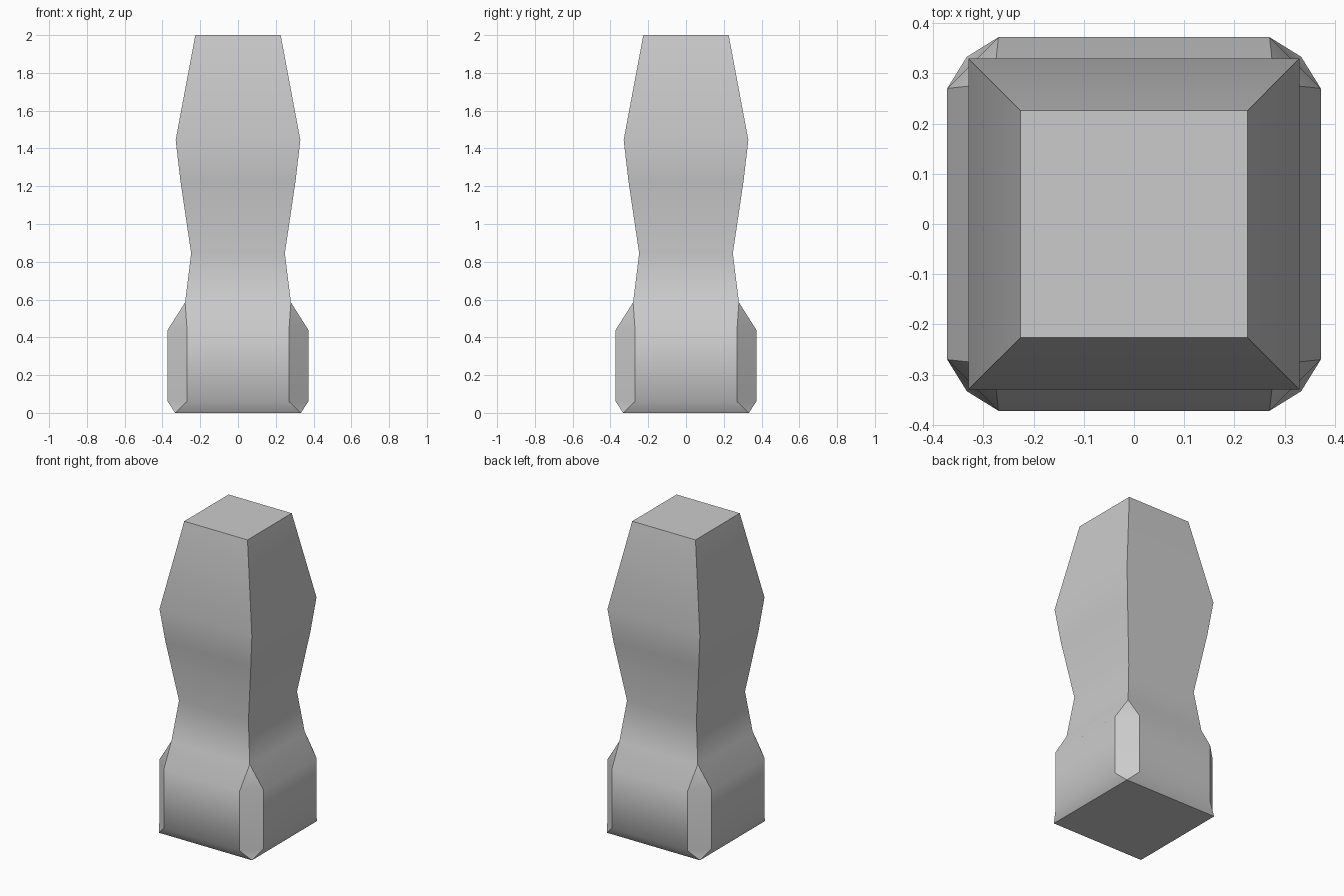
import bpy, bmesh, math

if "Cube" in bpy.data.objects:
    bpy.data.objects.remove(bpy.data.objects["Cube"])

# Height, half width, half length of flat side (equal values = square corner)
SECTIONS = [
    (0.00, 0.333, 0.333),
    (0.06, 0.372, 0.27),
    (0.44, 0.372, 0.27),
    (0.585, 0.28, 0.28),
    (0.845, 0.248, 0.248),
    (1.23, 0.305, 0.305),
    (1.445, 0.33, 0.33),
    (2.00, 0.226, 0.226),
]


def ring(bm, z, w, c):
    """Square section with optionally cut corners, counter-clockwise."""
    points = []
    for k in range(4):
        co, si = round(math.cos(k * math.pi / 2)), round(math.sin(k * math.pi / 2))
        for x, y in ((w, -c), (w, c)):
            points.append(bm.verts.new((co * x - si * y, si * x + co * y, z)))
    return points


# Post body: loft the sections, then merge the doubled square corners
bm = bmesh.new()
rings = [ring(bm, *s) for s in SECTIONS]
for low, high in zip(rings, rings[1:]):
    for i in range(8):
        j = (i + 1) % 8
        bm.faces.new((low[i], low[j], high[j], high[i]))
bm.faces.new(rings[0][::-1])
bm.faces.new(rings[-1])
bmesh.ops.remove_doubles(bm, verts=bm.verts, dist=0.0005)
bmesh.ops.recalc_face_normals(bm, faces=bm.faces)

mesh = bpy.data.meshes.new("post")
bm.to_mesh(mesh)
bm.free()
post = bpy.data.objects.new("post", mesh)
bpy.context.collection.objects.link(post)

# Soft bends along the height, crisp corners and caps
bpy.context.view_layer.objects.active = post
post.select_set(True)
bpy.ops.object.shade_smooth_by_angle(angle=math.radians(38))
